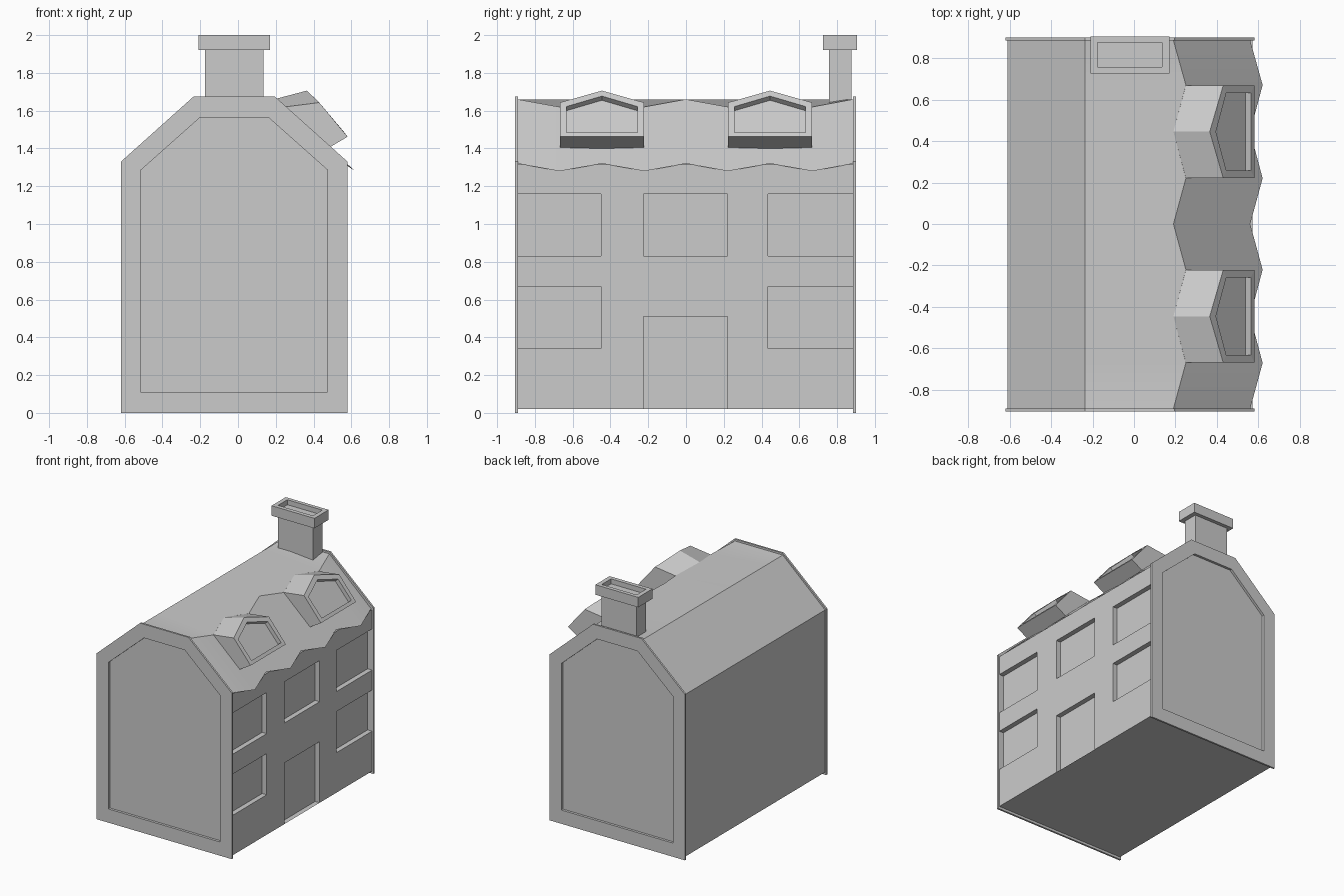
import bpy, bmesh

if "Cube" in bpy.data.objects:
    bpy.data.objects.remove(bpy.data.objects["Cube"])


def finish(name, bm, smooth=None):
    mesh = bpy.data.meshes.new(name)
    bm.to_mesh(mesh)
    bm.free()
    obj = bpy.data.objects.new(name, mesh)
    bpy.context.collection.objects.link(obj)
    if smooth:
        bpy.ops.object.select_all(action='DESELECT')
        obj.select_set(True)
        bpy.context.view_layer.objects.active = obj
        bpy.ops.object.shade_smooth_by_angle(angle=smooth)
    return obj


def loft(name, rings):
    """Join matching rings into one closed solid, capped at both ends."""
    bm = bmesh.new()
    vs = [[bm.verts.new(p) for p in r] for r in rings]
    n = len(vs[0])
    for a, b in zip(vs, vs[1:]):
        for i in range(n):
            j = (i + 1) % n
            bm.faces.new((a[i], a[j], b[j], b[i]))
    bm.faces.new(vs[0][::-1])
    bm.faces.new(vs[-1])
    bmesh.ops.recalc_face_normals(bm, faces=bm.faces)
    return finish(name, bm)


def rect(x0, x1, y0, y1, z):
    return [(x0, y0, z), (x1, y0, z), (x1, y1, z), (x0, y1, z)]


# Gable end plates with a recessed panel
outer = [(-.62, 0), (.58, 0), (.58, 1.33), (.195, 1.675), (-.235, 1.675), (-.62, 1.33)]
inner = [(-.515, .11), (.475, .11), (.475, 1.285), (.16, 1.565), (-.2, 1.565), (-.515, 1.285)]
for name, y, s in (("front_gable", -.905, 1), ("back_gable", .9, -1)):
    steps = [(inner, .035), (inner, .015), (outer, .015), (outer, 0), (inner, 0), (inner, .02)]
    loft(name, [[(x, y + s * d, z) for x, z in prof] for prof, d in steps])

# Window wall: grid of cells, openings pushed inwards
YF, YB = -.89, .885
ys = [YF, -.45, -.225, .22, .435, YB]
zs = [.02, .34, .51, .67, .83, 1.16, 1.315]
holes = {(c, r) for c in (0, 4) for r in (1, 2, 4)} | {(2, 4), (2, 0), (2, 1)}
bm = bmesh.new()
grid = [[bm.verts.new((.57, y, z)) for z in zs] for y in ys]
cells = []
for c in range(5):
    for r in range(6):
        f = bm.faces.new((grid[c][r], grid[c + 1][r], grid[c + 1][r + 1], grid[c][r + 1]))
        if (c, r) in holes:
            cells.append(f)
ext = bmesh.ops.extrude_face_region(bm, geom=cells)
moved = [g for g in ext["geom"] if isinstance(g, bmesh.types.BMVert)]
bmesh.ops.translate(bm, vec=(-.04, 0, 0), verts=moved)
bmesh.ops.delete(bm, geom=[f for f in cells if f.is_valid], context='FACES_ONLY')
finish("window_wall", bm)

# Plain rear wall and floor
bm = bmesh.new()
a, b, c = [[bm.verts.new((x, y, z)) for y in (YF, YB)]
           for x, z in ((.57, .02), (-.61, .02), (-.61, 1.32))]
for p, q in ((a, b), (b, c)):
    bm.faces.new((p[0], q[0], q[1], p[1]))
bmesh.ops.recalc_face_normals(bm, faces=bm.faces)
if sum(f.normal.z for f in bm.faces) > 0:
    bmesh.ops.reverse_faces(bm, faces=bm.faces)
finish("plain_wall_and_floor", bm)

# Roof sheet with zigzag break line and eave
bm = bmesh.new()
rows = []
for i, y in enumerate([YF, -.67, -.445, -.22, 0, .22, .445, .67, YB]):
    dx, dz = (.06, -.04) if i % 2 else (0, 0)
    rows.append([bm.verts.new(p) for p in (
        (-.61, y, 1.32), (-.235, y, 1.66), (.19 + dx, y, 1.66 + dz), (.56 + dx, y, 1.32 + dz))])
for p, q in zip(rows, rows[1:]):
    for k in range(3):
        bm.faces.new((p[k], p[k + 1], q[k + 1], q[k]))
bm.normal_update()
bmesh.ops.reverse_faces(bm, faces=[f for f in bm.faces if f.normal.z < 0])
finish("roof", bm, .5)

# Dormers: base on the roof, front frame, recessed window
for name, yc in (("front_dormer", -.445), ("back_dormer", .445)):
    def ring(pts, w):
        return [(x, yc + s * w, z) for (x, z), s in
                zip([pts[0], pts[0], pts[1], pts[2], pts[1]], (-1, 1, 1, 0, -1))]
    pane = [(.563, 1.485), (.445, 1.622), (.395, 1.677)]
    loft(name, [ring([(.475, 1.40), (.25, 1.62), (.19, 1.66)], .223),
                ring([(.58, 1.462), (.43, 1.643), (.365, 1.706)], .223),
                ring(pane, .187),
                ring([(x - .025, z - .022) for x, z in pane], .187)])

# Chimney shaft, cap and flue
shaft, cap = (-.175, .135, .757, .875), (-.21, .17, .725, .905)
loft("chimney", [rect(*shaft, 1.6), rect(*shaft, 1.92), rect(*cap, 1.92),
                 rect(*cap, 2), rect(*shaft, 2), rect(*shaft, 1.96)])
